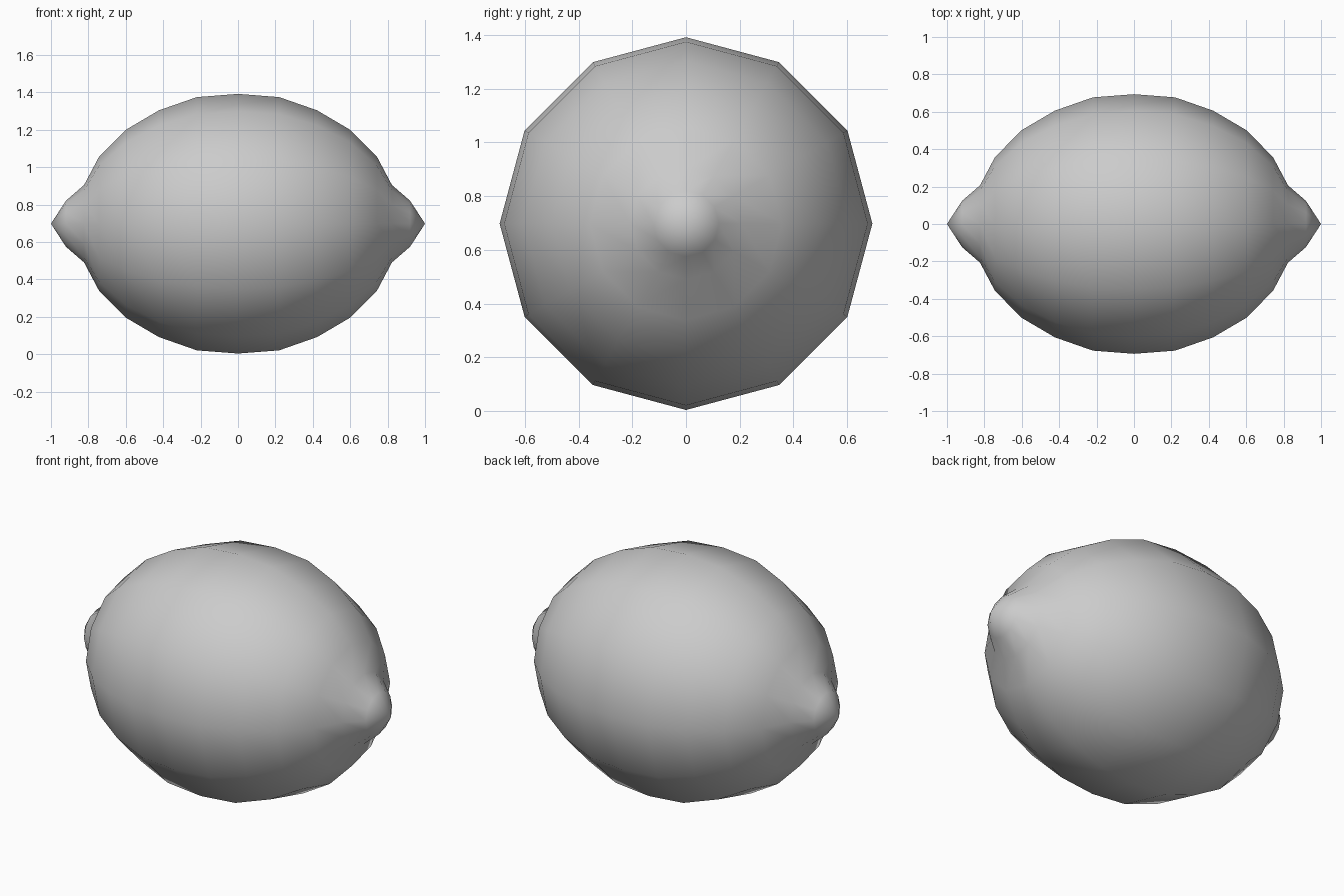
import bpy, bmesh, math

if "Cube" in bpy.data.objects:
    bpy.data.objects.remove(bpy.data.objects["Cube"])

SIDES = 12
CENTRE_Z = 0.698

# Half profile from one pole towards the middle: (distance along x, radius)
half = [(0.92, 0.123), (0.823, 0.207), (0.743, 0.358), (0.60, 0.502),
        (0.423, 0.606), (0.22, 0.677)]
profile = [(-x, r) for x, r in half] + [(0, 0.694)] + [(x, r) for x, r in reversed(half)]

# Lemon body with a pointed nub at each end, lathed about the x axis
bm = bmesh.new()
rings = []
for x, r in profile:
    rings.append([bm.verts.new((x,
                                r * math.cos(2 * math.pi * i / SIDES),
                                r * math.sin(2 * math.pi * i / SIDES) + CENTRE_Z))
                  for i in range(SIDES)])
left_tip = bm.verts.new((-1, 0, CENTRE_Z))
right_tip = bm.verts.new((1, 0, CENTRE_Z))
for i in range(SIDES):
    j = (i + 1) % SIDES
    bm.faces.new((left_tip, rings[0][j], rings[0][i]))
    bm.faces.new((right_tip, rings[-1][i], rings[-1][j]))
    for a, b in zip(rings, rings[1:]):
        bm.faces.new((a[i], a[j], b[j], b[i]))
bmesh.ops.recalc_face_normals(bm, faces=bm.faces[:])
for f in bm.faces:
    f.smooth = True

mesh = bpy.data.meshes.new("lemon")
bm.to_mesh(mesh)
bm.free()
lemon = bpy.data.objects.new("lemon", mesh)
bpy.context.collection.objects.link(lemon)
